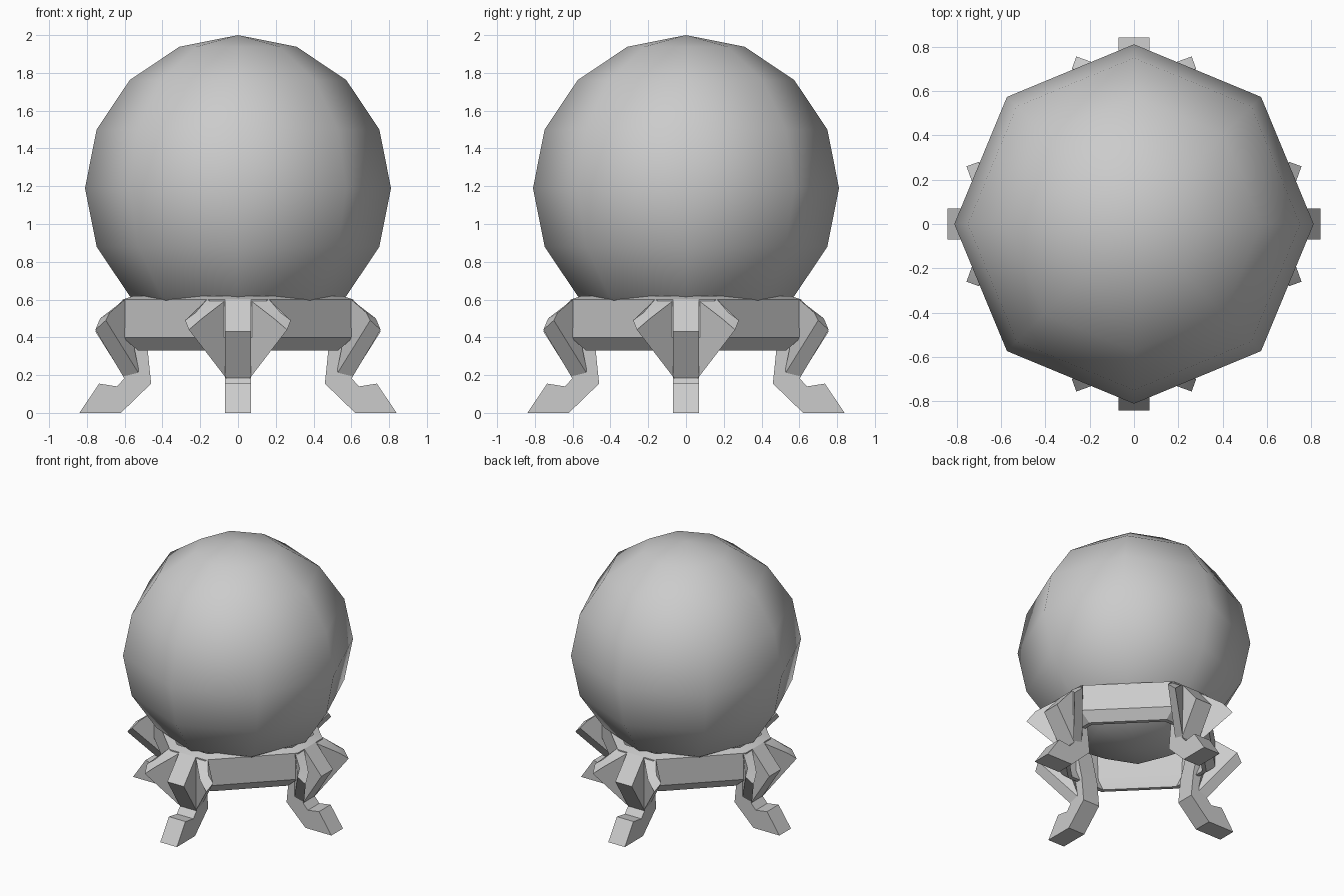
import bpy, bmesh, math
from mathutils import Matrix

cube = bpy.data.objects.get("Cube")
if cube:
    bpy.data.objects.remove(cube, do_unlink=True)

grey = bpy.data.materials.new("plain_grey")
grey.use_nodes = True
grey.diffuse_color = (0.6, 0.6, 0.6, 1)
grey.node_tree.nodes["Principled BSDF"].inputs["Base Color"].default_value = (0.6, 0.6, 0.6, 1)


def make_object(name, bm, angle=None):
    bmesh.ops.recalc_face_normals(bm, faces=bm.faces)
    mesh = bpy.data.meshes.new(name)
    bm.to_mesh(mesh)
    bm.free()
    mesh.materials.append(grey)
    obj = bpy.data.objects.new(name, mesh)
    bpy.context.collection.objects.link(obj)
    if angle is not None:
        bpy.ops.object.select_all(action="DESELECT")
        obj.select_set(True)
        bpy.context.view_layer.objects.active = obj
        bpy.ops.object.shade_smooth_by_angle(angle=angle)
    return obj


def loft(bm, loops, capped=True, closed=False):
    """Bridge loops of equal length with quads."""
    rings = [[bm.verts.new(p) for p in loop] for loop in loops]
    pairs = list(zip(rings, rings[1:]))
    if closed:
        pairs.append((rings[-1], rings[0]))
    for a, b in pairs:
        for i in range(len(a)):
            j = (i + 1) % len(a)
            bm.faces.new((a[i], a[j], b[j], b[i]))
    if capped and not closed:
        bm.faces.new(rings[0])
        bm.faces.new(rings[-1])


# Ball resting in the cradle
bm = bmesh.new()
bmesh.ops.create_uvsphere(bm, u_segments=8, v_segments=8, radius=0.81,
                          matrix=Matrix.Translation((0, 0, 1.19)))
make_object("ball", bm, math.pi)


# Cradle ring: wide panels on the diagonals, narrow ones behind the legs
def octagon(reach, half, z):
    points = []
    for k in range(4):
        turn = Matrix.Rotation(k * math.pi / 2, 3, "Z")
        points += [turn @ p for p in (Matrix.Translation((reach, s * half, z)).to_translation()
                                      for s in (-1, 1))]
    return points


bm = bmesh.new()
loft(bm, [octagon(0.61, 0.15, 0.60), octagon(0.61, 0.15, 0.40), octagon(0.53, 0.15, 0.33),
          octagon(0.50, 0.14, 0.33), octagon(0.54, 0.13, 0.42), octagon(0.55, 0.13, 0.62)],
     closed=True)
make_object("cradle_ring", bm, math.radians(30))

# Leg side profile as (outward, up), and the fan-shaped wing beside the thigh
LEG = [(0.54, 0.60), (0.61, 0.60), (0.755, 0.43), (0.60, 0.185), (0.64, 0.14),
       (0.735, 0.155), (0.84, 0), (0.62, 0), (0.46, 0.155), (0.48, 0.35)]
WING_FRONT = [(0.60, 0.06, 0.60), (0.73, 0.19, 0.50), (0.755, 0.26, 0.44), (0.60, 0.06, 0.18)]
WING_BACK = [(0.60, 0.165, 0.60), (0.68, 0.225, 0.53), (0.70, 0.28, 0.49), (0.52, 0.06, 0.20)]

for k, side in enumerate(("left", "back", "right", "front")):
    bm = bmesh.new()
    loft(bm, [[(x, y, z) for x, z in LEG] for y in (-0.07, 0.07)])
    for s in (-1, 1):
        loft(bm, [[(x, s * y, z) for x, y, z in loop] for loop in (WING_FRONT, WING_BACK)])
    bmesh.ops.rotate(bm, verts=bm.verts, matrix=Matrix.Rotation(k * math.pi / 2, 3, "Z"))
    make_object(side + "_leg", bm, math.radians(20))
